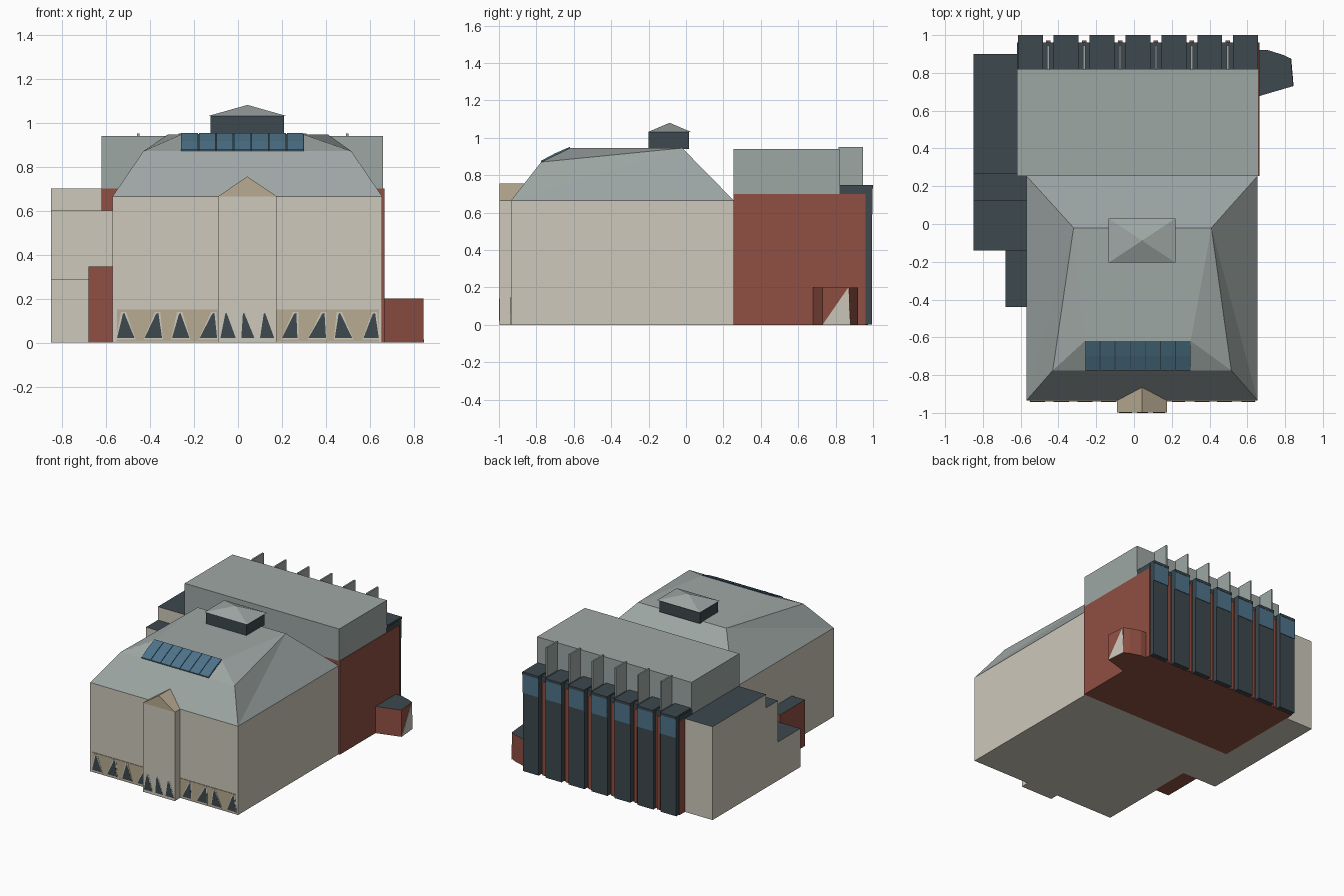
import bpy, bmesh

if "Cube" in bpy.data.objects:
    bpy.data.objects.remove(bpy.data.objects["Cube"])


def material(name, rgb):
    lin = [(c / 255 / 12.92) if c < 10 else ((c / 255 + 0.055) / 1.055) ** 2.4 for c in rgb]
    m = bpy.data.materials.new(name)
    m.diffuse_color = (*lin, 1)
    m.use_nodes = True
    m.node_tree.nodes["Principled BSDF"].inputs["Base Color"].default_value = m.diffuse_color
    return m


STONE = material("pale stone", (205, 200, 187))
TAN = material("tan stone", (184, 171, 145))
RED = material("red brick", (144, 79, 66))
ROOF = material("grey roof", (158, 167, 165))
DARK = material("dark slate", (60, 72, 78))
GLASS = material("blue glass", (78, 116, 138))


def mesh(name, verts, faces, *mats):
    bm = bmesh.new()
    vs = [bm.verts.new(v) for v in verts]
    for f in faces:
        bm.faces.new([vs[i] for i in f])
    bmesh.ops.recalc_face_normals(bm, faces=bm.faces)
    me = bpy.data.meshes.new(name)
    bm.to_mesh(me)
    bm.free()
    for m in mats:
        me.materials.append(m)
    ob = bpy.data.objects.new(name, me)
    bpy.context.collection.objects.link(ob)
    return ob


def prism(name, pts, axis, a, b, mat, top=None):
    """Extrude a 2D outline along an axis from a to b; optional material on upward faces."""
    def place(p, t):
        return {'x': (t, p[0], p[1]), 'y': (p[0], t, p[1]), 'z': (p[0], p[1], t)}[axis]
    n = len(pts)
    verts = [place(p, a) for p in pts] + [place(p, b) for p in pts]
    faces = [range(n), range(n, 2 * n)]
    faces += [(i, (i + 1) % n, n + (i + 1) % n, n + i) for i in range(n)]
    ob = mesh(name, verts, faces, mat, *([top] if top else []))
    if top:
        for f in ob.data.polygons:
            f.material_index = int(f.normal.z > 0.9)
    return ob


def box(name, x, y, z, mat, top=None):
    return prism(name, [(x[0], y[0]), (x[1], y[0]), (x[1], y[1]), (x[0], y[1])],
                 'z', z[0], z[1], mat, top)


# Front hall and its broken hip roof
box("hall", (-.57, .655), (-.935, .255), (0, .665), STONE)
mesh("hall_roof", [
    (-.57, -.935, .665), (.655, -.935, .665), (.655, .255, .665), (-.57, .255, .665),
    (-.43, -.775, .87), (.515, -.775, .87),
    (-.26, -.62, .945), (.30, -.62, .945), (.41, -.02, .945), (-.32, -.02, .945)],
    [(0, 1, 5, 4), (4, 5, 7, 6), (6, 7, 8, 9), (8, 2, 3, 9),
     (1, 2, 8), (1, 8, 5), (5, 8, 7), (0, 9, 3), (0, 4, 9), (4, 6, 9), (3, 2, 1, 0)], ROOF)

# Skylight panes over the upper front slope, with thin dark gaps
prism("skylight_bed", [(-.775, .87), (-.62, .945), (-.62, .948), (-.775, .873)],
      'x', -.26, .30, DARK)
for i in range(7):
    x = -.26 + i * .08
    prism("skylight_pane", [(-.775, .872), (-.62, .947), (-.62, .952), (-.70, .917), (-.775, .877)],
          'x', x + .002, x + .078, GLASS)

# Cupola
box("cupola", (-.125, .21), (-.20, .015), (.94, 1.03), DARK)
mesh("cupola_roof", [(-.135, -.205, 1.03), (.22, -.205, 1.03), (.22, .03, 1.03),
                     (-.135, .03, 1.03), (.043, -.088, 1.08)],
     [(0, 1, 4), (1, 2, 4), (2, 3, 4), (3, 0, 4), (3, 2, 1, 0)], ROOF)

# Front pavilion with a gable
box("pavilion", (-.09, .175), (-.998, -.93), (0, .665), STONE)
prism("pavilion_gable", [(-.09, .665), (.175, .665), (.0425, .755)], 'y', -.998, -.85, TAN)

# Plinth bands and tapered basement windows with pale reveals
for x0, x1 in ((-.55, -.09), (.175, .64)):
    box("plinth_band", (x0, x1), (-.939, -.93), (.005, .15), TAN)
windows = [(-.55, -.47, -.52), (-.425, -.345, -.365), (-.30, -.22, -.265), (-.175, -.095, -.11),
           (-.08, -.01, -.055), (.015, .075, .025), (.10, .165, .12),
           (.20, .27, .262), (.32, .40, .39), (.44, .52, .46), (.57, .64, .62)]
for x0, x1, top in windows:
    front = -1.0 if -.09 < x0 < .175 else -.942
    lean = .015 if top > (x0 + x1) / 2 else -.015
    prism("window_reveal", [(x0 - .004, .015), (x1 + .004, .015), (top + .012, .14), (top - .012, .14)],
          'y', front + .001, front + .006, STONE)
    prism("window", [(x0, .02), (x1, .02), (top + .003, .135), (top - .003 - max(lean, 0) * .3, .13)],
          'y', front, front + .006, DARK)

# Stage house: brick base, grey upper storey
box("stage_base", (-.62, .665), (.255, .96), (0, .70), RED)
box("stage_upper", (-.62, .66), (.255, .82), (.69, .94), ROOF)
box("rear_ledge", (-.62, .66), (.81, .96), (.70, .735), DARK)

# Rear bays with glass bands, and fins between them
for i in range(7):
    x = -.615 + i * .19
    box("rear_bay", (x, x + .132), (.82, .994), (.002, .745), DARK)
    box("rear_bay_cap", (x, x + .132), (.82, 1.0), (.728, .747), DARK)
    box("bay_glass", (x, x + .132), (.99, .998), (.59, .728), GLASS)
    if i < 6:
        c = x + .161
        box("rear_fin", (c - .006, c + .006), (.815, .945), (.735, .95), ROOF)
        box("rear_pilaster", (c - .012, c + .012), (.95, .972), (0, .70), RED)

# Stepped left wing
for name, y0, y1, h in (("wing_back", .265, .90, .70), ("wing_middle", .125, .265, .60),
                        ("wing_front", -.14, .125, .29)):
    box(name, (-.85, -.56), (y0, y1), (.001, h), STONE, DARK)
box("left_porch", (-.68, -.56), (-.44, -.14), (0, .345), RED, DARK)

# Angled right porch with a pale triangular door panel
prism("right_porch", [(.655, .675), (.843, .73), (.83, .875), (.79, .895), (.71, .92), (.655, .92)],
      'z', 0, .20, RED, DARK)
mesh("porch_panel", [(.845, .73, 0), (.832, .88, 0), (.833, .868, .2),
                     (.841, .73, 0), (.828, .88, 0), (.829, .868, .2)],
     [(0, 1, 2), (3, 5, 4), (0, 3, 4, 1), (1, 4, 5, 2), (2, 5, 3, 0)], STONE)
